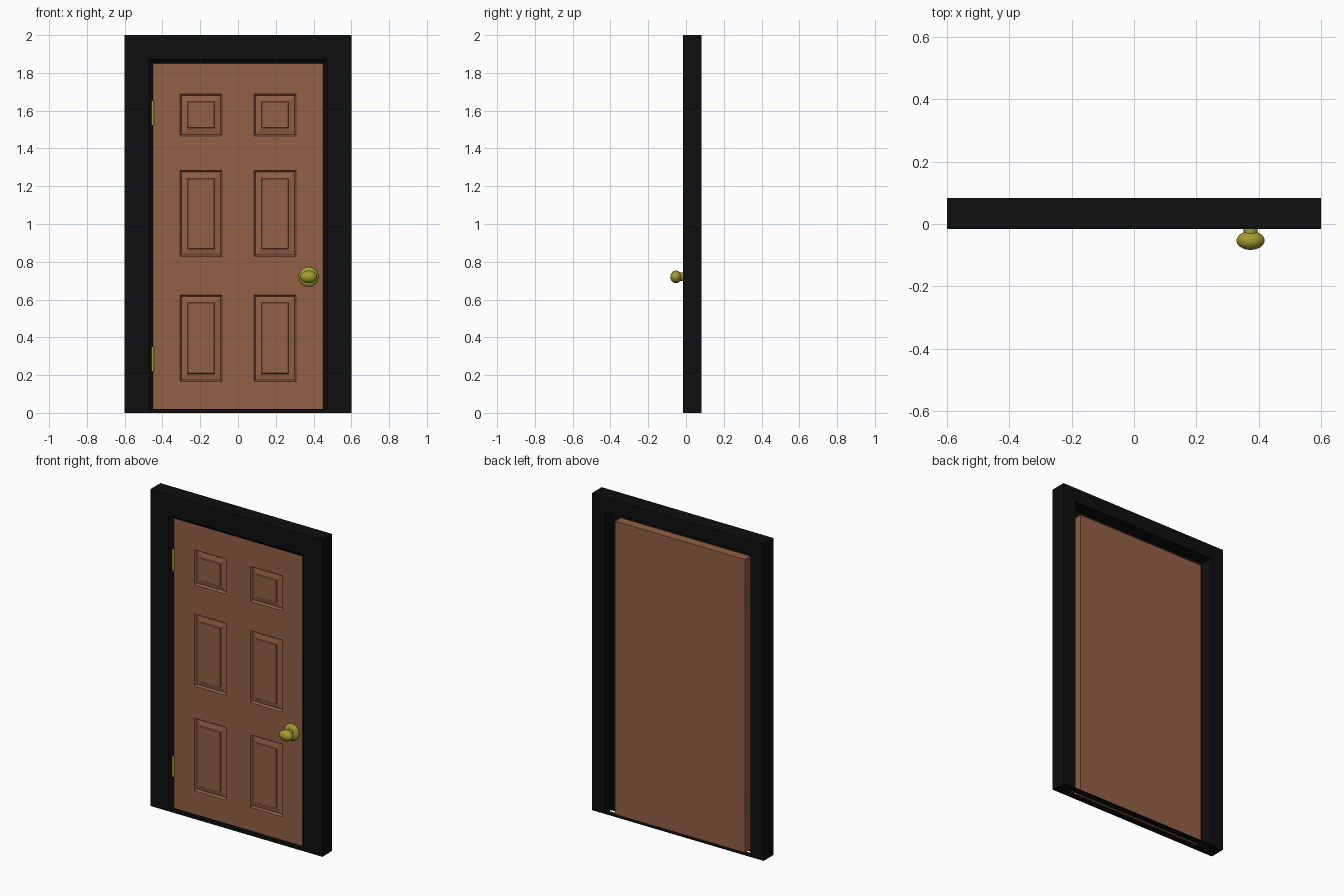
import bpy, bmesh, math
from mathutils import Matrix

if "Cube" in bpy.data.objects:
    bpy.data.objects.remove(bpy.data.objects["Cube"])

def material(name, rgb):
    m = bpy.data.materials.new(name)
    m.diffuse_color = (*rgb, 1)
    m.use_nodes = True
    m.node_tree.nodes["Principled BSDF"].inputs["Base Color"].default_value = m.diffuse_color
    return m

BLACK = material("black_paint", (0.0045, 0.0045, 0.0045))
BROWN = material("brown_wood", (0.29, 0.118, 0.06))
BRASS = material("aged_brass", (0.36, 0.33, 0.03))

def finish(name, bm, mat, smooth=False):
    bmesh.ops.recalc_face_normals(bm, faces=bm.faces)
    me = bpy.data.meshes.new(name)
    bm.to_mesh(me)
    bm.free()
    me.materials.append(mat)
    ob = bpy.data.objects.new(name, me)
    bpy.context.collection.objects.link(ob)
    if smooth:
        bpy.ops.object.select_all(action='DESELECT')
        ob.select_set(True)
        bpy.context.view_layer.objects.active = ob
        bpy.ops.object.shade_smooth_by_angle(angle=math.radians(40))
    return ob

def box(name, x0, x1, y0, y1, z0, z1, mat):
    bm = bmesh.new()
    bmesh.ops.create_cube(bm, size=1)
    for v in bm.verts:
        v.co.x = x0 + (v.co.x + 0.5) * (x1 - x0)
        v.co.y = y0 + (v.co.y + 0.5) * (y1 - y0)
        v.co.z = z0 + (v.co.z + 0.5) * (z1 - z0)
    return finish(name, bm, mat)

# Frame: rebated section carried up one jamb, across the head and down the other
FRONT, BACK = -0.016, 0.083
section = [(0.6, FRONT), (0.47, FRONT), (0.45, 0.003), (0.51, 0.003), (0.51, BACK), (0.6, BACK)]
bm = bmesh.new()
loops = []
for side, top in ((-1, 0), (-1, 1), (1, 1), (1, 0)):
    loops.append([bm.verts.new((side * o, y, (1.4 + o) * top)) for o, y in section])
n = len(section)
for a, b in zip(loops, loops[1:]):
    for i in range(n):
        bm.faces.new((a[i], a[(i + 1) % n], b[(i + 1) % n], b[i]))
bm.faces.new(loops[0])
bm.faces.new(loops[-1])
finish("door_frame", bm, BLACK)

# Sill: raised front lip and a thin back strip
box("sill_lip", -0.47, 0.47, FRONT, 0.003, 0, 0.02, BLACK)
box("sill_front_strip", -0.51, 0.51, 0.003, 0.022, 0, 0.004, BLACK)
box("sill_back_strip", -0.51, 0.51, 0.043, BACK, 0, 0.004, BLACK)

# Door slab: front cut into a grid, panel cells inset into raised fields
Y0, Y1 = 0.004, 0.06
xs = [-0.453, -0.307, -0.085, 0.085, 0.307, 0.453]
zs = [0.004, 0.167, 0.625, 0.828, 1.282, 1.467, 1.688, 1.854]
bm = bmesh.new()
grid = [[bm.verts.new((x, Y0, z)) for x in xs] for z in zs]
panels = []
for r in range(len(zs) - 1):
    for c in range(len(xs) - 1):
        f = bm.faces.new((grid[r][c], grid[r][c + 1], grid[r + 1][c + 1], grid[r + 1][c]))
        if r % 2 and c % 2:
            panels.append(f)
border = [e for e in bm.edges if e.is_boundary]
ext = bmesh.ops.extrude_edge_only(bm, edges=border)["geom"]
for v in ext:
    if isinstance(v, bmesh.types.BMVert):
        v.co.y = Y1
back_edges = [e for e in bm.edges if e.is_boundary]
bmesh.ops.contextual_create(bm, geom=back_edges)
bm.normal_update()
for thick, depth in ((0.008, -0.012), (0.032, 0.007), (0.003, 0.005)):
    bmesh.ops.inset_individual(bm, faces=panels, thickness=thick, depth=depth, use_even_offset=True)
finish("panelled_door", bm, BROWN)

# Hinges
for label, z in (("lower", 0.285), ("upper", 1.588)):
    bm = bmesh.new()
    bmesh.ops.create_cone(bm, cap_ends=True, segments=12, radius1=0.008, radius2=0.008, depth=0.134,
                          matrix=Matrix.Translation((-0.452, 0.001, z)))
    finish(label + "_hinge", bm, BRASS, True)

# Knob parts: profiles of (radius, y) turned about the y axis
KX, KZ = 0.374, 0.72

def turned(name, profile, squash=1.0, seg=32):
    bm = bmesh.new()
    rings = []
    for r, y in profile:
        rings.append([bm.verts.new((KX + r * math.cos(2 * math.pi * i / seg), y,
                                    KZ + squash * r * math.sin(2 * math.pi * i / seg)))
                      for i in range(seg)])
    for a, b in zip(rings, rings[1:]):
        for i in range(seg):
            j = (i + 1) % seg
            bm.faces.new((a[i], a[j], b[j], b[i]))
    bm.faces.new(rings[0])
    bm.faces.new(rings[-1])
    return finish(name, bm, BRASS, True)

turned("knob_rosette", [(0.052, 0.006), (0.052, -0.002), (0.047, -0.008), (0.037, -0.013), (0.022, -0.015)])
turned("knob_neck", [(0.022, 0.0), (0.022, -0.035)])
arc = [math.pi * k / 16 for k in range(17)]
turned("knob_handle", [(max(0.045 * math.sin(t), 0.0005), -0.053 + 0.03 * math.cos(t)) for t in arc], 0.74)
